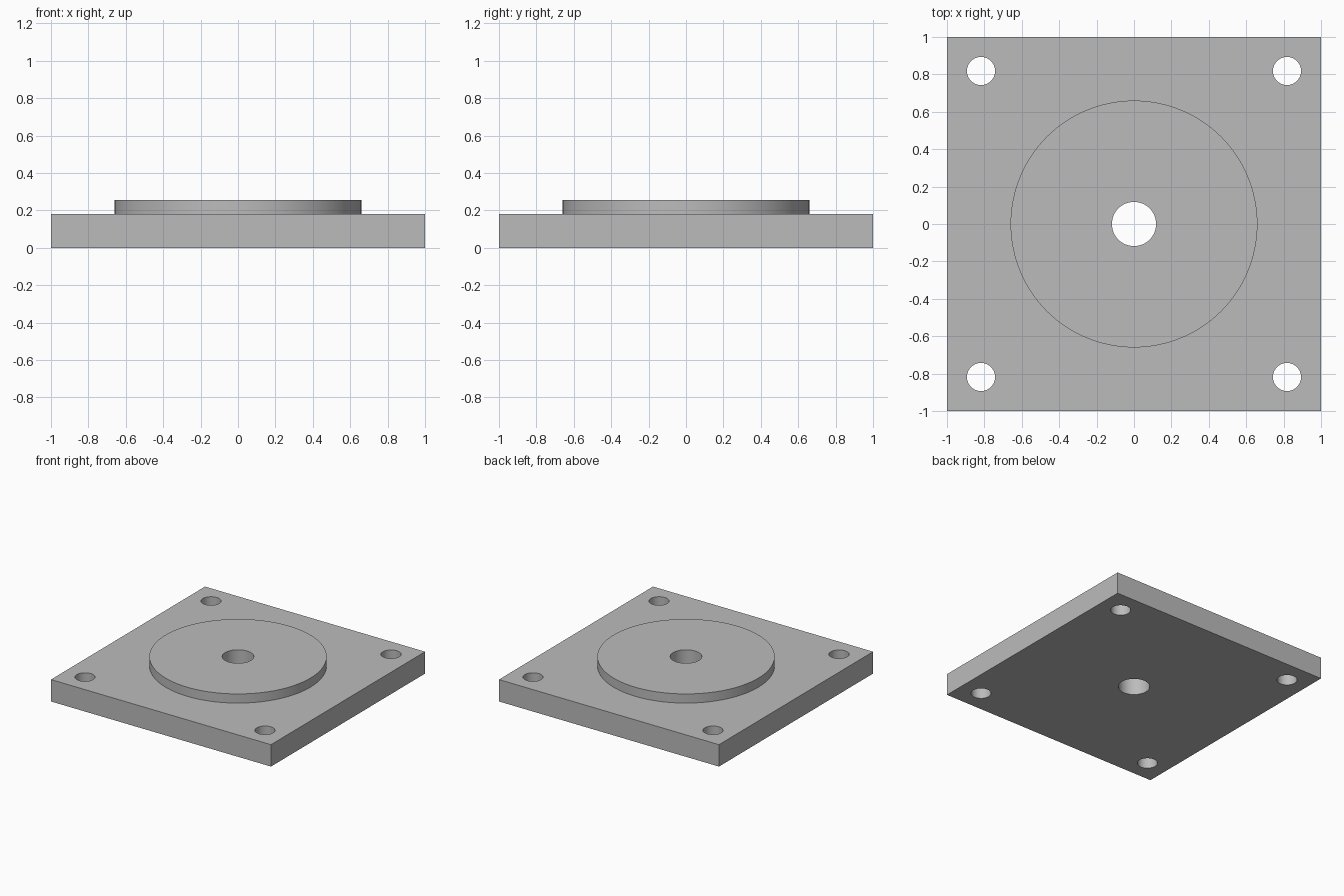
import bpy
import math

PLATE_TOP = 0.18
DISC_TOP = 0.255
HOLE_POS = 0.818

default = bpy.data.objects.get("Cube")
if default:
    bpy.data.objects.remove(default, do_unlink=True)

# Single grey finish
grey = bpy.data.materials.new("plain grey")
grey.use_nodes = True
grey.diffuse_color = (0.5, 0.5, 0.5, 1)
grey.node_tree.nodes["Principled BSDF"].inputs["Base Color"].default_value = (0.5, 0.5, 0.5, 1)


def cylinder(name, radius, z0, z1, x=0, y=0, sides=96):
    bpy.ops.mesh.primitive_cylinder_add(
        vertices=sides, radius=radius, depth=z1 - z0, location=(x, y, (z0 + z1) / 2))
    obj = bpy.context.object
    obj.name = name
    obj.data.materials.append(grey)
    return obj


def combine(target, tool, operation):
    """Apply a boolean to the target and discard the tool."""
    mod = target.modifiers.new(tool.name, "BOOLEAN")
    mod.operation = operation
    mod.solver = "EXACT"
    mod.object = tool
    bpy.ops.object.select_all(action="DESELECT")
    target.select_set(True)
    bpy.context.view_layer.objects.active = target
    bpy.ops.object.modifier_apply(modifier=mod.name)
    bpy.data.objects.remove(tool, do_unlink=True)


# Square base plate
bpy.ops.mesh.primitive_cube_add(size=1, location=(0, 0, PLATE_TOP / 2))
plate = bpy.context.object
plate.name = "flange_plate"
plate.scale = (2, 2, PLATE_TOP)
bpy.ops.object.transform_apply(location=True, rotation=False, scale=True)
plate.data.materials.append(grey)

# Raised round boss, sunk into the plate
combine(plate, cylinder("raised_disc", 0.66, PLATE_TOP / 2, DISC_TOP, sides=128), "UNION")

# Centre bore and four corner bolt holes
combine(plate, cylinder("centre_bore", 0.118, -0.1, 0.4), "DIFFERENCE")
for sx in (-1, 1):
    for sy in (-1, 1):
        hole = cylinder("bolt_hole", 0.075, -0.1, 0.4, sx * HOLE_POS, sy * HOLE_POS, 64)
        combine(plate, hole, "DIFFERENCE")

# Smooth round walls, crisp rims
bpy.ops.object.select_all(action="DESELECT")
plate.select_set(True)
bpy.context.view_layer.objects.active = plate
bpy.ops.object.shade_smooth_by_angle(angle=math.radians(30))
